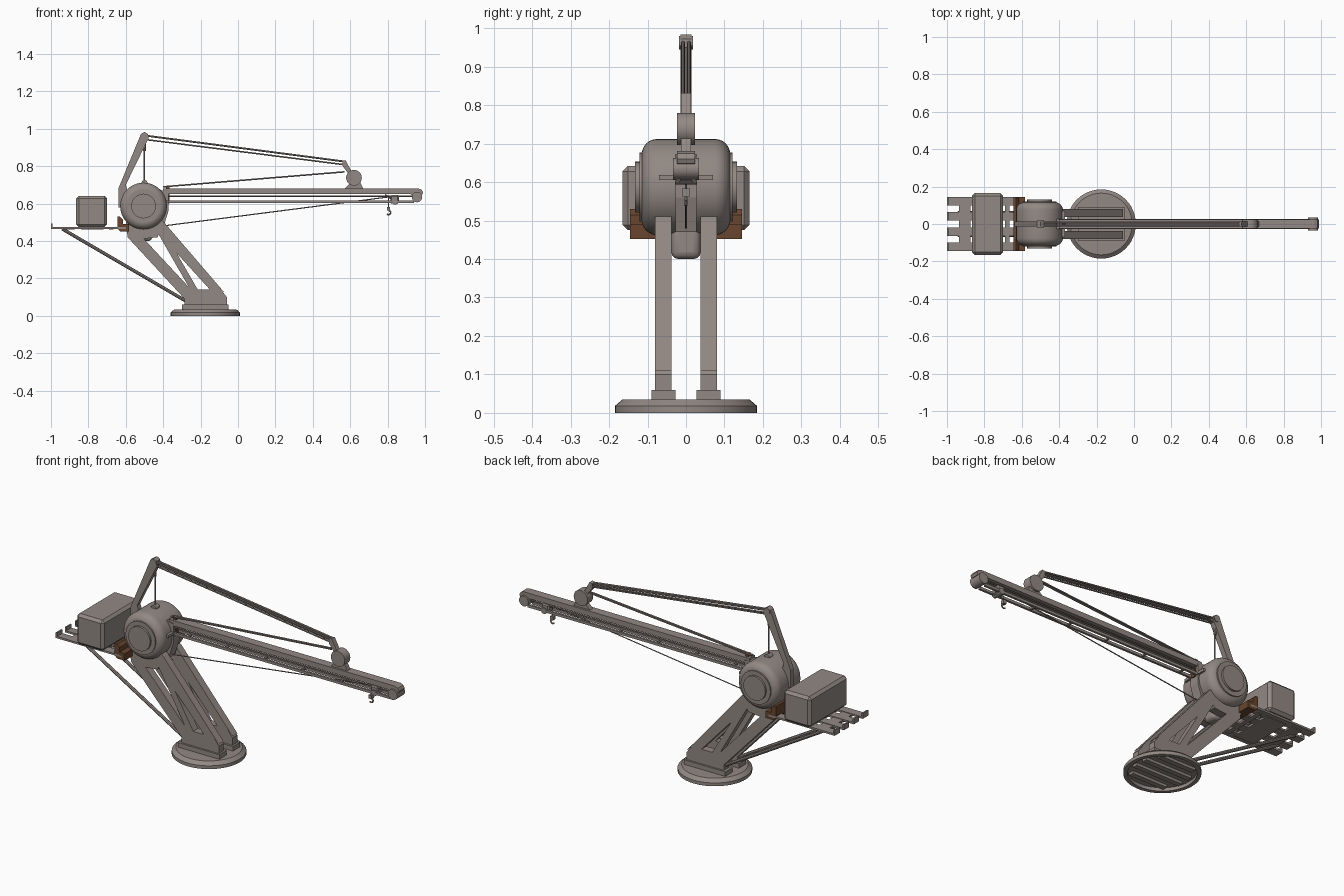
import bpy, bmesh, math
from mathutils import Vector

if "Cube" in bpy.data.objects:
    bpy.data.objects.remove(bpy.data.objects["Cube"], do_unlink=True)


def material(name, rgb):
    m = bpy.data.materials.new(name)
    m.use_nodes = True
    m.diffuse_color = (*rgb, 1)
    m.node_tree.nodes["Principled BSDF"].inputs["Base Color"].default_value = (*rgb, 1)
    return m


GREY = material("warm grey", (0.29, 0.25, 0.23))
BROWN = material("rust brown", (0.14, 0.06, 0.028))


def finish(name, bm, mat=GREY, bevel=0, segments=1, smooth=False):
    bmesh.ops.recalc_face_normals(bm, faces=bm.faces)
    me = bpy.data.meshes.new(name)
    bm.to_mesh(me)
    bm.free()
    me.materials.append(mat)
    ob = bpy.data.objects.new(name, me)
    bpy.context.collection.objects.link(ob)
    if bevel:
        b = ob.modifiers.new("bevel", "BEVEL")
        b.width, b.segments, b.limit_method = bevel, segments, "ANGLE"
    if smooth:
        bpy.ops.object.select_all(action="DESELECT")
        ob.select_set(True)
        bpy.context.view_layer.objects.active = ob
        bpy.ops.object.shade_smooth_by_angle(angle=math.radians(35))
    return ob


def prism(name, points, y0, y1, **kw):
    """Side profile in x and z, extruded from y0 to y1."""
    bm = bmesh.new()
    face = bm.faces.new([bm.verts.new((x, y0, z)) for x, z in points])
    ext = bmesh.ops.extrude_face_region(bm, geom=[face])["geom"]
    bmesh.ops.translate(bm, verts=[v for v in ext if isinstance(v, bmesh.types.BMVert)],
                        vec=(0, y1 - y0, 0))
    return finish(name, bm, **kw)


def box(name, x0, x1, y0, y1, z0, z1, **kw):
    return prism(name, [(x0, z0), (x1, z0), (x1, z1), (x0, z1)], y0, y1, **kw)


def lathe(name, profile, centre, axis="Z", steps=40, **kw):
    """Closed profile of (radius, height), spun about the axis."""
    bm = bmesh.new()
    vs = [bm.verts.new((r, 0, h)) for r, h in profile]
    es = [bm.edges.new((a, b)) for a, b in zip(vs, vs[1:])]
    bmesh.ops.spin(bm, geom=vs + es, cent=(0, 0, 0), axis=(0, 0, 1),
                   angle=math.tau, steps=steps)
    bmesh.ops.remove_doubles(bm, verts=bm.verts, dist=1e-5)
    for v in bm.verts:
        x, y, z = v.co
        v.co = Vector(centre) + (Vector((x, z, y)) if axis == "Y" else Vector((x, y, z)))
    return finish(name, bm, smooth=True, **kw)


def disc(name, x, z, r, half, y=0, **kw):
    return lathe(name, [(0, -half), (r, -half), (r, half), (0, half)], (x, y, z), "Y", 24, **kw)


def rod(name, a, b, r, sides=8):
    a, b = Vector(a), Vector(b)
    bm = bmesh.new()
    bmesh.ops.create_cone(bm, cap_ends=True, segments=sides, radius1=r, radius2=r,
                          depth=(b - a).length)
    rot = (b - a).to_track_quat("Z", "Y")
    for v in bm.verts:
        v.co = rot @ v.co + (a + b) / 2
    return finish(name, bm, smooth=sides > 6)


# Round base, hollow underneath with ribs
BX = -0.175
lathe("base", [(0, 0.018), (0.165, 0.018), (0.165, 0), (0.185, 0), (0.185, 0.018),
               (0.165, 0.035), (0, 0.035)], (BX, 0, 0), steps=48)
for i in range(4):
    y = -0.105 + 0.07 * i
    half = math.sqrt(0.163 ** 2 - y * y) - 0.02
    box("base_rib", BX - half, BX + half, y - 0.014, y + 0.014, 0.004, 0.02)

for s, side in ((1, "left"), (-1, "right")):
    def pair(a, b):
        return sorted((s * a, s * b))

    # Feet and open-framed legs
    box(side + "_foot", -0.3, -0.05, *pair(0.027, 0.09), 0.034, 0.06)
    leg = pair(0.038, 0.08)
    prism(side + "_leg_root", [(-0.285, 0.06), (-0.06, 0.06), (-0.06, 0.1),
                               (-0.09, 0.14), (-0.25, 0.14), (-0.285, 0.1)], *leg)
    prism(side + "_leg_front", [(-0.15, 0.14), (-0.09, 0.14), (-0.06, 0.1), (-0.4, 0.49),
                                (-0.44, 0.54), (-0.5, 0.54), (-0.46, 0.48)][:2]
          + [(-0.06, 0.11), (-0.395, 0.5), (-0.44, 0.54), (-0.5, 0.54), (-0.46, 0.48)], *leg)
    prism(side + "_leg_rear", [(-0.285, 0.09), (-0.25, 0.14), (-0.52, 0.43),
                               (-0.52, 0.5), (-0.6, 0.5), (-0.59, 0.42)], *leg)
    prism(side + "_leg_brace", [(-0.255, 0.14), (-0.215, 0.14), (-0.4, 0.46),
                                (-0.45, 0.48)], *leg)
    prism(side + "_leg_head", [(-0.6, 0.47), (-0.53, 0.41), (-0.43, 0.42),
                               (-0.4, 0.5), (-0.46, 0.54)], *leg)

    # Hub side caps
    disc(side + "_cap_rim", -0.505, 0.587, 0.09, 0.006, y=s * 0.115)
    disc(side + "_cap", -0.505, 0.587, 0.066, 0.01, y=s * 0.122)

    # Deck planks with upturned ends, and deck stays
    for y0, y1 in ((0.02, 0.065), (0.098, 0.145)):
        box(side + "_deck_plank", -1, -0.6, *pair(y0, y1), 0.465, 0.475)
        box(side + "_plank_lip", -1, -0.992, *pair(y0, y1), 0.47, 0.495)
    rod(side + "_deck_stay", (-0.94, s * 0.06, 0.465), (-0.28, s * 0.06, 0.08), 0.009)

    # Boom rails and pendant lines
    box(side + "_lower_rail", -0.4, 0.94, *pair(0.014, 0.026), 0.603, 0.617)
    rod(side + "_inner_rail", (-0.4, s * 0.012, 0.64), (0.93, s * 0.012, 0.64), 0.004)
    rod(side + "_pendant_top", (-0.49, s * 0.008, 0.963), (0.57, s * 0.008, 0.825), 0.005)
    rod(side + "_pendant_low", (-0.49, s * 0.008, 0.942), (0.57, s * 0.008, 0.808), 0.004)
    rod(side + "_luffing_line", (-0.4, s * 0.006, 0.69), (0.57, s * 0.006, 0.77), 0.004)

# Rounded hub barrel with collar and lower bracket
C = 0.04
corner = [(0.125 - C + C * math.cos(t), 0.115 - C + C * math.sin(t))
          for t in (math.pi / 12 * i for i in range(7))]
lathe("hub", [(0, -0.115)] + [(r, -h) for r, h in reversed(corner)] + corner + [(0, 0.115)],
      (-0.505, 0, 0.587), "Y")
box("hub_bracket", -0.545, -0.46, -0.038, 0.038, 0.4, 0.5, bevel=0.018, segments=3, smooth=True)
prism("boom_root", [(-0.46, 0.47), (-0.4, 0.47), (-0.372, 0.56), (-0.372, 0.665), (-0.46, 0.68)],
      -0.027, 0.027)
disc("hub_knob", -0.5, 0.71, 0.016, 0.016)

# Counterweight on cross beams
box("counterweight", -0.865, -0.7, -0.165, 0.165, 0.475, 0.642, bevel=0.014)
for x0, x1 in ((-0.935, -0.875), (-0.84, -0.72), (-0.69, -0.665)):
    box("deck_cross_beam", x0, x1, -0.12, 0.12, 0.461, 0.472)

# Brown stepped cab bench and boom post
prism("cab_bench", [(-0.645, 0.53), (-0.645, 0.468), (-0.63, 0.452), (-0.583, 0.452),
                    (-0.583, 0.49), (-0.615, 0.49), (-0.615, 0.515), (-0.63, 0.53)],
      -0.145, 0.145, mat=BROWN)
box("boom_post", -0.385, -0.367, -0.012, 0.012, 0.6, 0.695, mat=BROWN)
box("boom_cross_bar", -0.385, -0.37, -0.07, 0.07, 0.605, 0.619)

# Leaning mast with rounded head
prism("mast", [(-0.64, 0.58), (-0.56, 0.58), (-0.6, 0.7), (-0.478, 0.95), (-0.482, 0.972),
               (-0.5, 0.984), (-0.519, 0.972), (-0.64, 0.68)], -0.014, 0.014)
disc("mast_sheave", -0.5, 0.962, 0.018, 0.018)
rod("mast_line", (-0.5, 0, 0.95), (-0.5, 0, 0.7), 0.004)
rod("mast_line_shackle", (-0.5, 0, 0.93), (-0.5, 0, 0.88), 0.007)

# Boom beam with rounded tip and tip wheel
prism("boom_beam", [(-0.4, 0.652), (0.92, 0.652), (0.94, 0.64), (0.985, 0.648), (0.99, 0.66),
                    (0.982, 0.674), (0.965, 0.681), (-0.4, 0.681)], -0.024, 0.024)
disc("tip_wheel", 0.957, 0.635, 0.028, 0.034)
for i in range(6):
    box("rail_tie", -0.3 + 0.23 * i, -0.29 + 0.23 * i, -0.02, 0.02, 0.605, 0.613)

# Pendant bracket on the boom
prism("pendant_bracket", [(0.57, 0.68), (0.67, 0.68), (0.655, 0.71), (0.6, 0.785), (0.575, 0.832),
                          (0.56, 0.828), (0.56, 0.8), (0.59, 0.76), (0.6, 0.71)], -0.013, 0.013)
disc("bracket_sheave", 0.62, 0.738, 0.042, 0.024)

# Trolley, hook and haul line
box("trolley", 0.815, 0.86, -0.022, 0.022, 0.6, 0.645, bevel=0.006)
disc("trolley_wheel", 0.84, 0.61, 0.016, 0.028)
rod("trolley_arm", (0.83, 0, 0.625), (0.785, 0, 0.645), 0.006)
rod("hook_line", (0.805, 0, 0.635), (0.805, 0, 0.575), 0.002, 6)
box("hook_block", 0.796, 0.814, -0.01, 0.01, 0.563, 0.583)
hook = [Vector((0.805 + 0.012 * math.cos(t), 0, 0.552 + 0.012 * math.sin(t)))
        for t in (math.radians(90 - 45 * i) for i in range(6))]
for a, b in zip(hook, hook[1:]):
    rod("hook", a, b, 0.004, 6)
rod("haul_line", (-0.39, 0, 0.482), (0.84, 0, 0.64), 0.003, 6)
